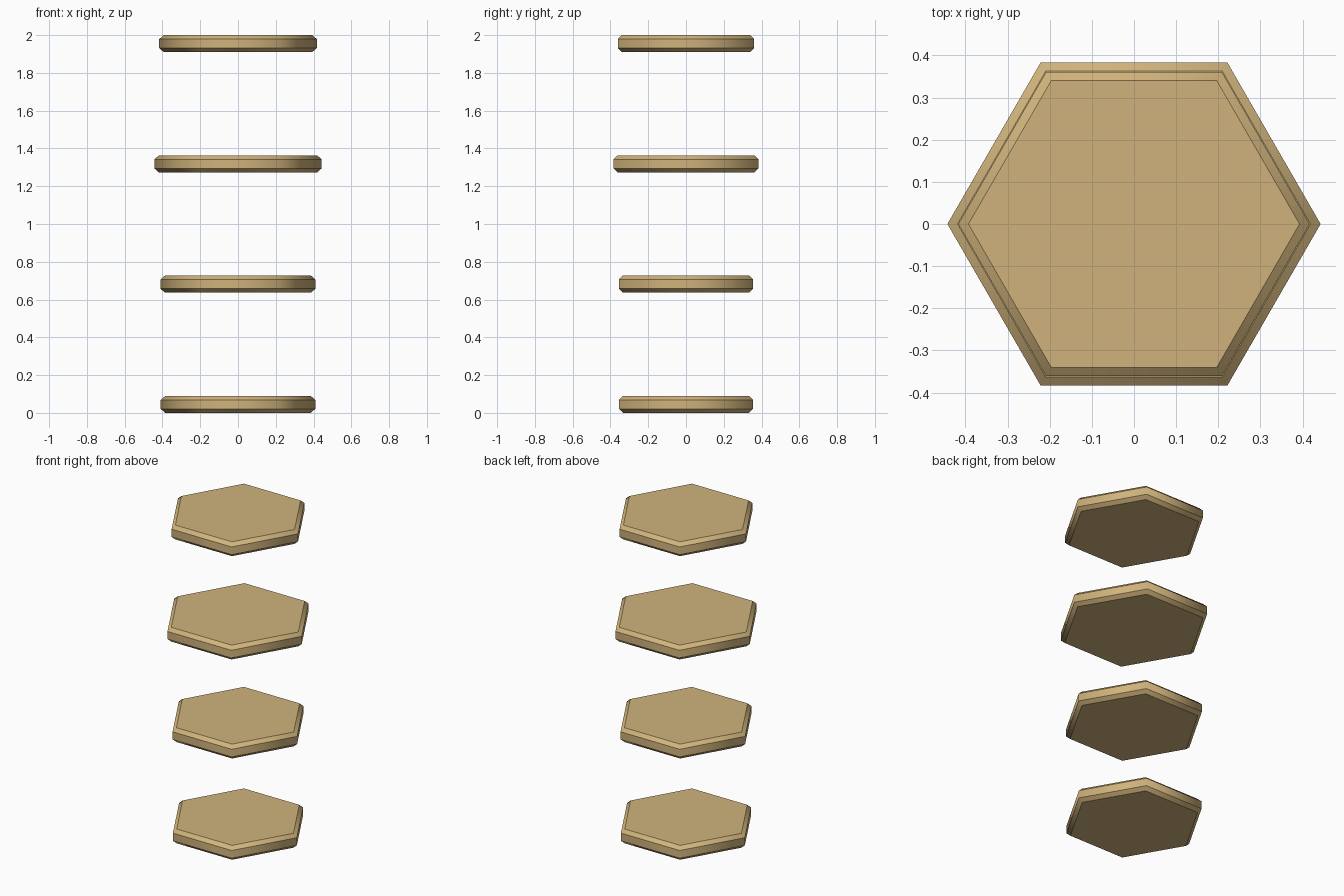
import bpy
import bmesh
from math import cos, sin, tau

cube = bpy.data.objects.get("Cube")
if cube:
    bpy.data.objects.remove(cube, do_unlink=True)

# Single sandy tan colour
TAN = (0.63, 0.45, 0.20, 1.0)
tan = bpy.data.materials.new("sandy_tan")
tan.use_nodes = True
tan.diffuse_color = TAN
tan.node_tree.nodes["Principled BSDF"].inputs["Base Color"].default_value = TAN

THICKNESS = 0.09
BEVEL_Z = 0.021
BEVEL_R = 0.024
SIDES = 6


def hex_platform(name, radius, bottom):
    """Hexagonal slab with chamfered rims, corners pointing along x."""
    bm = bmesh.new()
    profile = [(radius - BEVEL_R, 0), (radius, BEVEL_Z),
               (radius, THICKNESS - BEVEL_Z), (radius - BEVEL_R, THICKNESS)]
    rings = [[bm.verts.new((r * cos(tau * i / SIDES), r * sin(tau * i / SIDES), z))
              for i in range(SIDES)] for r, z in profile]

    # Side wall and chamfers shade smoothly around, with crisp rims
    for low, high in zip(rings, rings[1:]):
        for i in range(SIDES):
            j = (i + 1) % SIDES
            bm.faces.new((low[i], low[j], high[j], high[i])).smooth = True

    # Flat caps
    bm.faces.new(rings[0][::-1])
    bm.faces.new(rings[-1])
    for edge in bm.edges:
        a, b = edge.verts
        edge.smooth = abs(a.co.z - b.co.z) > 0.001

    mesh = bpy.data.meshes.new(name)
    bm.to_mesh(mesh)
    bm.free()
    mesh.materials.append(tan)
    platform = bpy.data.objects.new(name, mesh)
    platform.location.z = bottom
    bpy.context.collection.objects.link(platform)


# Four floating platforms, evenly spaced
names = ["lowest_platform", "lower_platform", "upper_platform", "highest_platform"]
radii = [0.409, 0.411, 0.443, 0.417]
step = (2 - THICKNESS) / (len(names) - 1)
for level, (name, radius) in enumerate(zip(names, radii)):
    hex_platform(name, radius, level * step)
